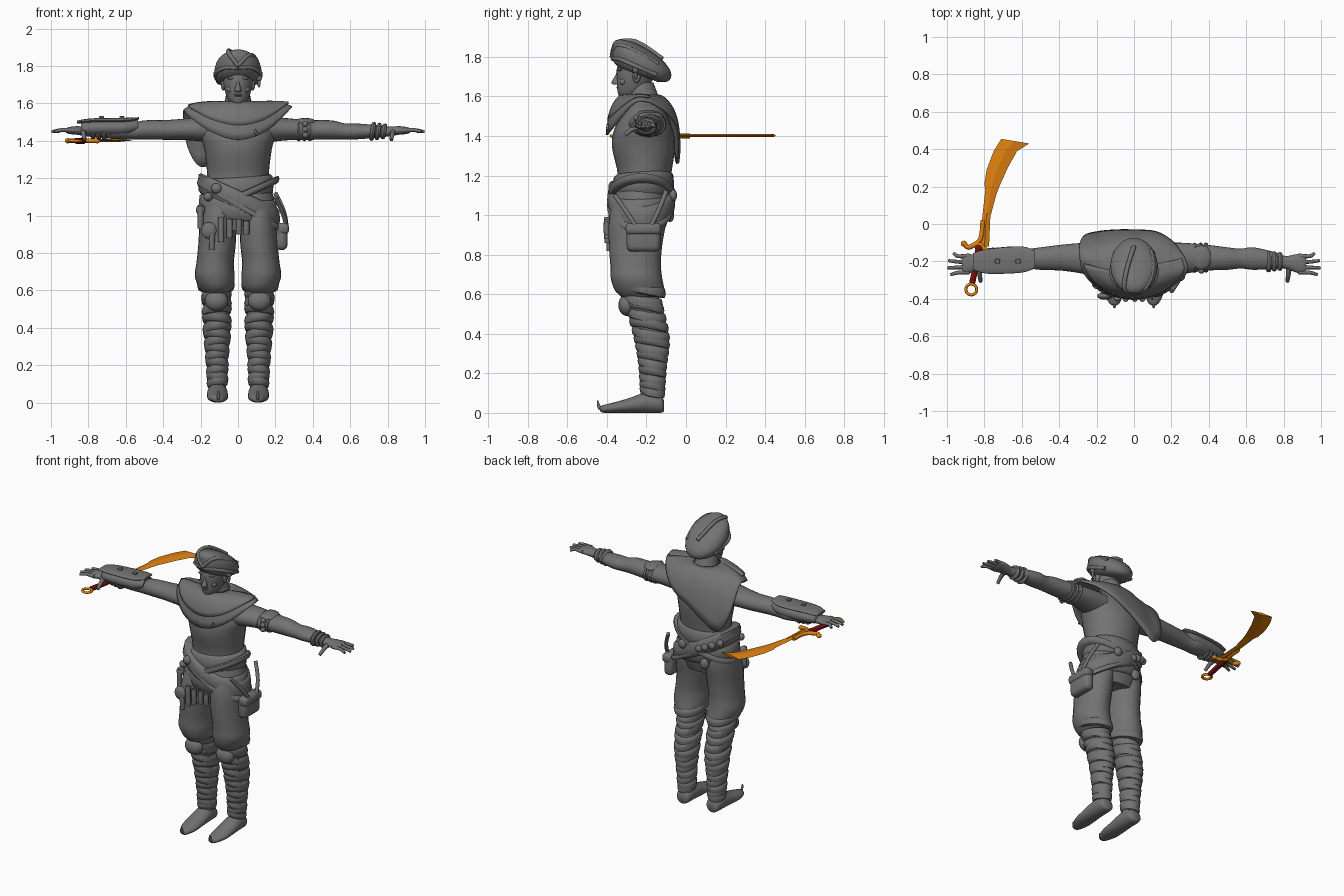
import bpy
import bmesh
from math import sin, cos, pi, radians
from mathutils import Vector, Matrix

if "Cube" in bpy.data.objects:
    bpy.data.objects.remove(bpy.data.objects["Cube"], do_unlink=True)


def material(name, rgb):
    mat = bpy.data.materials.new(name)
    mat.use_nodes = True
    mat.diffuse_color = (*rgb, 1)
    mat.node_tree.nodes["Principled BSDF"].inputs["Base Color"].default_value = (*rgb, 1)
    return mat


GRAY = material("stone gray", (.17, .17, .17))
ORANGE = material("orange metal", (.75, .22, .005))
RED = material("dark red", (.2, .005, .005))


def finish(bm, name, mat=GRAY, mirror=False, angle=40):
    bmesh.ops.recalc_face_normals(bm, faces=bm.faces)
    mesh = bpy.data.meshes.new(name)
    bm.to_mesh(mesh)
    bm.free()
    mesh.materials.append(mat)
    obj = bpy.data.objects.new(name, mesh)
    bpy.context.collection.objects.link(obj)
    bpy.ops.object.select_all(action='DESELECT')
    obj.select_set(True)
    bpy.context.view_layer.objects.active = obj
    bpy.ops.object.shade_smooth_by_angle(angle=radians(angle))
    if mirror:
        obj.modifiers.new("Mirror", 'MIRROR')
    return obj


def spline(rows, steps):
    """Catmull-Rom through rows of any width."""
    rows = [Vector(r) for r in rows]
    out = []
    for i in range(len(rows) - 1):
        a, b, c, d = rows[max(i - 1, 0)], rows[i], rows[i + 1], rows[min(i + 2, len(rows) - 1)]
        for k in range(steps):
            t = k / steps
            out.append(b + (c - a) * (t / 2) + (a * 2 - b * 5 + c * 4 - d) * (t * t / 2)
                       + (b * 3 - a - c * 3 + d) * (t ** 3 / 2))
    return out + [rows[-1]]


def skin(bm, rings, closed=True, caps=True):
    loops = [[bm.verts.new(p) for p in ring] for ring in rings]
    n = len(loops[0])
    for lo, hi in zip(loops, loops[1:]):
        for i in range(n if closed else n - 1):
            j = (i + 1) % n
            bm.faces.new((lo[i], lo[j], hi[j], hi[i]))
    if caps:
        bm.faces.new(loops[0])
        bm.faces.new(loops[-1])


def add_loft(bm, axis, rows, tilt=(0, 0), seg=24):
    """Rows are: position on axis, two centre values, two radii."""
    rings = []
    for t, a, b, ra, rb in rows:
        ring = []
        for i in range(seg):
            u, v = ra * cos(2 * pi * i / seg), rb * sin(2 * pi * i / seg)
            h = t + tilt[0] * u + tilt[1] * v
            ring.append({'x': (h, a + u, b + v), 'y': (a + u, h, b + v), 'z': (a + u, b + v, h)}[axis])
        rings.append(ring)
    skin(bm, rings)


def loft(name, axis, rows, mirror=False, tilt=(0, 0), steps=4):
    bm = bmesh.new()
    add_loft(bm, axis, spline(rows, steps), tilt)
    return finish(bm, name, mirror=mirror, angle=60)


def bands(name, axis, items, mirror=False):
    """Wrapped cloth rings: position, centre, radii, half height, tilt."""
    bm = bmesh.new()
    for t, a, b, ra, rb, h, tilt in items:
        rows = [(t + h * k, a, b, ra + g, rb + g)
                for k, g in ((-1, -.012), (-.8, 0), (0, .005), (.8, 0), (1, -.012))]
        add_loft(bm, axis, rows, tilt)
    return finish(bm, name, mirror=mirror, angle=50)


def blobs(name, items, mat=GRAY, mirror=False):
    bm = bmesh.new()
    for loc, size in items:
        bmesh.ops.create_uvsphere(bm, u_segments=16, v_segments=10, radius=1,
                                  matrix=Matrix.LocRotScale(Vector(loc), None, Vector(size)))
    return finish(bm, name, mat, mirror, 60)


def box(name, loc, size, bevel=.02, mirror=False):
    bm = bmesh.new()
    bmesh.ops.create_cube(bm, size=1, matrix=Matrix.LocRotScale(Vector(loc), None, Vector(size)))
    bmesh.ops.bevel(bm, geom=bm.edges[:], offset=bevel, segments=3, affect='EDGES', profile=.5)
    return finish(bm, name, mirror=mirror)


def tube(name, paths, radius, mat=GRAY, mirror=False, taper=1, cyclic=False):
    cu = bpy.data.curves.new(name, 'CURVE')
    cu.dimensions = '3D'
    cu.bevel_depth, cu.bevel_resolution, cu.use_fill_caps = radius, 2, True
    for path in paths:
        pts = path if cyclic else spline(path, 4)
        sp = cu.splines.new('POLY')
        sp.points.add(len(pts) - 1)
        sp.use_cyclic_u = cyclic
        for i, p in enumerate(pts):
            sp.points[i].co = (*p, 1)
            sp.points[i].radius = 1 + (taper - 1) * i / (len(pts) - 1)
        sp.use_smooth = True
    cu.materials.append(mat)
    obj = bpy.data.objects.new(name, cu)
    bpy.context.collection.objects.link(obj)
    if mirror:
        obj.modifiers.new("Mirror", 'MIRROR')
    return obj


# Torso, neck and head
loft("torso", 'z', [(.92, 0, -.24, .16, .13), (1, 0, -.235, .2, .15), (1.1, 0, -.225, .19, .145),
                    (1.2, 0, -.21, .165, .135), (1.35, 0, -.215, .18, .16), (1.44, 0, -.215, .2, .145),
                    (1.53, 0, -.205, .165, .1), (1.58, 0, -.21, .085, .08), (1.67, 0, -.235, .06, .07)])
loft("head", 'z', [(1.595, 0, -.305, .025, .025), (1.62, 0, -.28, .052, .065), (1.68, 0, -.26, .074, .09),
                   (1.74, 0, -.25, .08, .1), (1.79, 0, -.24, .07, .09)])
loft("nose", 'z', [(1.66, 0, -.35, .016, .018), (1.672, 0, -.352, .018, .025), (1.7, 0, -.345, .01, .016),
                   (1.73, 0, -.335, .008, .012)])
blobs("brows_and_cheeks", [((.034, -.332, 1.735), (.026, .014, .008)), ((.032, -.328, 1.715), (.014, .012, .008)),
                           ((.04, -.315, 1.675), (.022, .02, .02)), ((.079, -.25, 1.7), (.012, .02, .032))],
      mirror=True)
blobs("mouth_and_chin", [((0, -.342, 1.646), (.024, .01, .005)), ((0, -.34, 1.637), (.02, .01, .005)),
                         ((0, -.325, 1.612), (.022, .018, .016))])

# Turban, leaning down towards the back
loft("turban", 'z', [(1.712, 0, -.245, .09, .1), (1.73, 0, -.23, .115, .14), (1.775, 0, -.225, .126, .15),
                     (1.825, 0, -.24, .108, .128), (1.86, 0, -.26, .062, .074), (1.872, 0, -.265, .015, .015)],
     tilt=(0, -.38))
tube("turban_folds", [[(0, -.375, 1.8), (.06, -.345, 1.86), (.1, -.25, 1.825), (.09, -.14, 1.765)],
                      [(0, -.375, 1.8), (-.05, -.35, 1.87), (-.04, -.25, 1.875), (0, -.12, 1.79)],
                      [(0, -.37, 1.79), (.07, -.34, 1.79), (.12, -.27, 1.76), (.1, -.15, 1.71)],
                      [(0, -.37, 1.79), (-.07, -.34, 1.79), (-.12, -.27, 1.76), (-.1, -.15, 1.71)]], .012)
blobs("turban_tassel", [((.112, -.255, 1.735), (.016, .016, .018)), ((.112, -.255, 1.71), (.009, .009, .025))])

# Shawl: a flared collar whose back edge drops to a point behind the right shoulder
EDGE = [(.27, -.18, 1.57), (.21, -.1, 1.52), (.12, -.045, 1.45), (0, -.035, 1.38), (-.1, -.035, 1.31),
        (-.2, -.045, 1.26), (-.27, -.07, 1.37), (-.29, -.15, 1.55), (-.26, -.27, 1.53),
        (-.15, -.365, 1.45), (0, -.4, 1.405), (.15, -.365, 1.45), (.28, -.26, 1.57)]


def shawl(name, start, stop, reach, lift):
    edge = spline(EDGE + EDGE[:1], 4)[start:stop]
    rings = []
    for k in range(9):
        v = k / 8 * reach * pi / 2
        ring = []
        for i, p in enumerate(edge):
            ang = 2 * pi * (i + start) / (len(EDGE) * 4)
            neck = Vector((.08 * cos(ang), -.225 + .08 * sin(ang), 1.605))
            out, drop = .8 * sin(v) + .2 * k / 8 * reach, 1 - cos(v)
            q = neck.lerp(p, out)
            q.z = neck.z + (p.z - neck.z) * drop + lift * k / 8
            ring.append(q)
        rings.append(ring)
    bm = bmesh.new()
    skin(bm, rings, closed=False, caps=False)
    bmesh.ops.remove_doubles(bm, verts=bm.verts, dist=.0005)
    obj = finish(bm, name, angle=50)
    mod = obj.modifiers.new("Thickness", 'SOLIDIFY')
    mod.thickness, mod.offset = .012, 0


shawl("shawl", 0, 53, 1, 0)
shawl("shawl_upper_fold", 30, 53, .8, .016)
tube("shawl_stitches", [[(x, -.395, z), (x + .01, -.4, z - .03)] for x, z in ((-.02, 1.45), (.09, 1.46))], .006)

# Arms, hands and fingers
loft("arms", 'x', [(.12, -.2, 1.46, .1, .075), (.25, -.185, 1.462, .085, .06), (.38, -.18, 1.458, .07, .053),
                   (.5, -.185, 1.458, .06, .051), (.57, -.185, 1.45, .053, .043), (.64, -.185, 1.45, .06, .042),
                   (.75, -.195, 1.45, .045, .033), (.81, -.205, 1.45, .034, .026), (.86, -.21, 1.455, .047, .023),
                   (.9, -.215, 1.455, .054, .019), (.92, -.215, 1.455, .045, .012)], mirror=True)
tube("fingers", [[(.88, y, 1.456), (.94, y - .002, 1.458), (tip, y + (y + .215) * .3, 1.448)]
                 for y, tip in ((-.17, .965), (-.2, .992), (-.23, .997), (-.258, .98))], .0125, mirror=True, taper=.65)
tube("thumbs", [[(.83, -.225, 1.45), (.825, -.27, 1.435), (.82, -.308, 1.405)]], .016, mirror=True, taper=.6)
bands("wrist_wraps", 'x', [(x, -.2, 1.45, r, r - .008, .013, (0, .15))
                           for x, r in ((.72, .054), (.75, .05), (.78, .046))], mirror=True)
bands("left_arm_band", 'x', [(x, -.18, 1.458, .076, .056, .012, (0, 0)) for x in (.325, .355, .385)])
blobs("left_shoulder_disc", [((.36, -.18, 1.5), (.057, .066, .022))])
blobs("left_arm_beads", [((.36, -.25, z), (.016, .016, .016)) for z in (1.43, 1.46, 1.49)])

# Right bracer with studs
loft("right_bracer", 'x', [(-.84, -.2, 1.465, .045, .03), (-.81, -.2, 1.468, .06, .04), (-.72, -.195, 1.47, .07, .047),
                           (-.6, -.19, 1.472, .07, .046), (-.535, -.19, 1.48, .05, .034)])
loft("right_bracer_plate", 'x', [(-.86, -.2, 1.5, .045, .008), (-.78, -.2, 1.508, .066, .012),
                                 (-.6, -.19, 1.51, .07, .013), (-.53, -.19, 1.52, .045, .006)])
for i, x in enumerate((-.73, -.62)):
    box(f"bracer_stud_{i + 1}", (x, -.2, 1.523), (.025, .025, .018), .004)

# Baggy trousers, wrapped shins, knee pads and curled shoes
loft("trousers", 'z', [(1.06, .09, -.235, .1, .135), (.97, .105, -.245, .1, .145), (.85, .112, -.255, .1, .135),
                       (.75, .122, -.255, .1, .128), (.68, .125, -.25, .106, .13), (.62, .118, -.235, .094, .125),
                       (.585, .115, -.225, .07, .1)], mirror=True)
bands("trouser_cuffs", 'z', [(.63, .118, -.232, .096, .125, .028, (0, -.2))], mirror=True)
shin = spline([(.57, .115, -.222, .077, .1), (.4, .112, -.178, .073, .092), (.25, .112, -.17, .06, .07),
               (.11, .11, -.17, .053, .06)], 4)
bands("shin_wraps", 'z', [(*row, .027, (.12 if i % 2 else -.12, -.2)) for i, row in enumerate(shin)], mirror=True)
loft("shins", 'z', [(*row[:3], row[3] - .008, row[4] - .008) for row in shin] + [(.04, .11, -.17, .048, .055)],
     mirror=True, steps=1)
blobs("knee_pads", [((.115, -.3, .545), (.062, .042, .055))], mirror=True)
loft("shoes", 'y', [(-.112, .11, .035, .03, .028), (-.13, .11, .045, .047, .045), (-.2, .11, .052, .054, .052),
                    (-.29, .11, .037, .056, .037), (-.36, .108, .027, .053, .027), (-.42, .105, .02, .03, .019),
                    (-.435, .105, .02, .01, .01)], mirror=True)
tube("shoe_tips", [[(.105, -.41, .022), (.105, -.437, .026), (.105, -.447, .062)]], .014, mirror=True, taper=.3)

# Sash and crossing belts
bands("waist_wrap", 'z', [(1.15, 0, -.215, .185, .15, .06, (.06, .05)), (1.04, 0, -.232, .205, .158, .06, (-.1, .05))])
bands("diagonal_sash", 'z', [(1.08, .005, -.226, .215, .168, .055, (-.45, 0)), (1.05, .01, -.228, .225, .168, .018, (-.55, 0))])
bands("cross_belt", 'z', [(1.1, .005, -.225, .212, .166, .02, (.45, 0))])
box("left_pouch", (.232, -.215, .885), (.065, .17, .14), .028)
box("left_pouch_flap", (.24, -.215, .93), (.066, .18, .06), .022)
tube("left_pouch_straps", [[(.2, -.36, 1.1), (.245, -.29, 1.0), (.262, -.24, .92)],
                           [(.2, -.1, 1.12), (.245, -.14, 1.02), (.262, -.19, .92)]], .012)

# Trinkets hung from the belt
tube("belt_vials", [[(x, y, z), (x, y - .003, z - .04), (x, y, z - length)] for x, y, z, length in
                    ((-.2, -.33, 1.05, .12), (-.14, -.385, .92, .1), (-.09, -.395, .99, .13), (-.045, -.398, .98, .1),
                     (.005, -.398, .98, .08), (.045, -.398, .97, .07))], .016)
blobs("belt_charms", [((-.155, -.385, .92), (.042, .02, .045)), ((-.115, -.37, 1.145), (.03, .022, .028)),
                      ((-.16, -.35, 1.1), (.024, .024, .024)), ((-.2, -.32, 1.03), (.025, .025, .03))])
blobs("back_charms", [((-.05 - i * .04, -.065 - i * i * .006, 1.1 + i * .015), (.022, .02, .024)) for i in range(4)]
      + [((-.08, -.08, 1.0), (.03, .02, .035)), ((.07, -.065, 1.1), (.028, .02, .03))])

# Curved sabre lying flat below the right hand
bm = bmesh.new()
blade = []
for ox, oy, ix, iy in ((-.825, -.12, -.775, -.12), (-.812, .03, -.768, .04), (-.795, .18, -.735, .16),
                       (-.8, .215, -.72, .2), (-.788, .29, -.675, .3), (-.75, .39, -.625, .39),
                       (-.71, .455, -.56, .43)):
    mx, my = (ox + ix) / 2, (oy + iy) / 2
    blade.append([(ox, oy, 1.402), (mx, my, 1.41), (ix, iy, 1.402), (mx, my, 1.394)])
skin(bm, blade)
finish(bm, "sabre_blade", ORANGE, angle=15)
tube("sabre_guard", [[(-.91, -.1, 1.4), (-.885, -.125, 1.4), (-.83, -.105, 1.4), (-.79, -.14, 1.4), (-.75, -.14, 1.4)],
                     [(-.87, -.12, 1.4), (-.82, -.08, 1.4), (-.808, .02, 1.4)]], .013, ORANGE)
blobs("guard_ends", [((-.91, -.105, 1.4), (.016, .016, .014)), ((-.752, -.14, 1.4), (.015, .015, .014))], ORANGE)
tube("sabre_grip", [[(-.83, -.12, 1.4), (-.845, -.22, 1.4), (-.865, -.315, 1.4)]], .016, RED)
blobs("guard_gem", [((-.83, -.13, 1.4), (.02, .02, .018))], RED)
tube("pommel_ring", [[(-.87 + .029 * cos(k * pi / 12), -.35 + .029 * sin(k * pi / 12), 1.4) for k in range(24)]],
     .008, ORANGE, cyclic=True)
